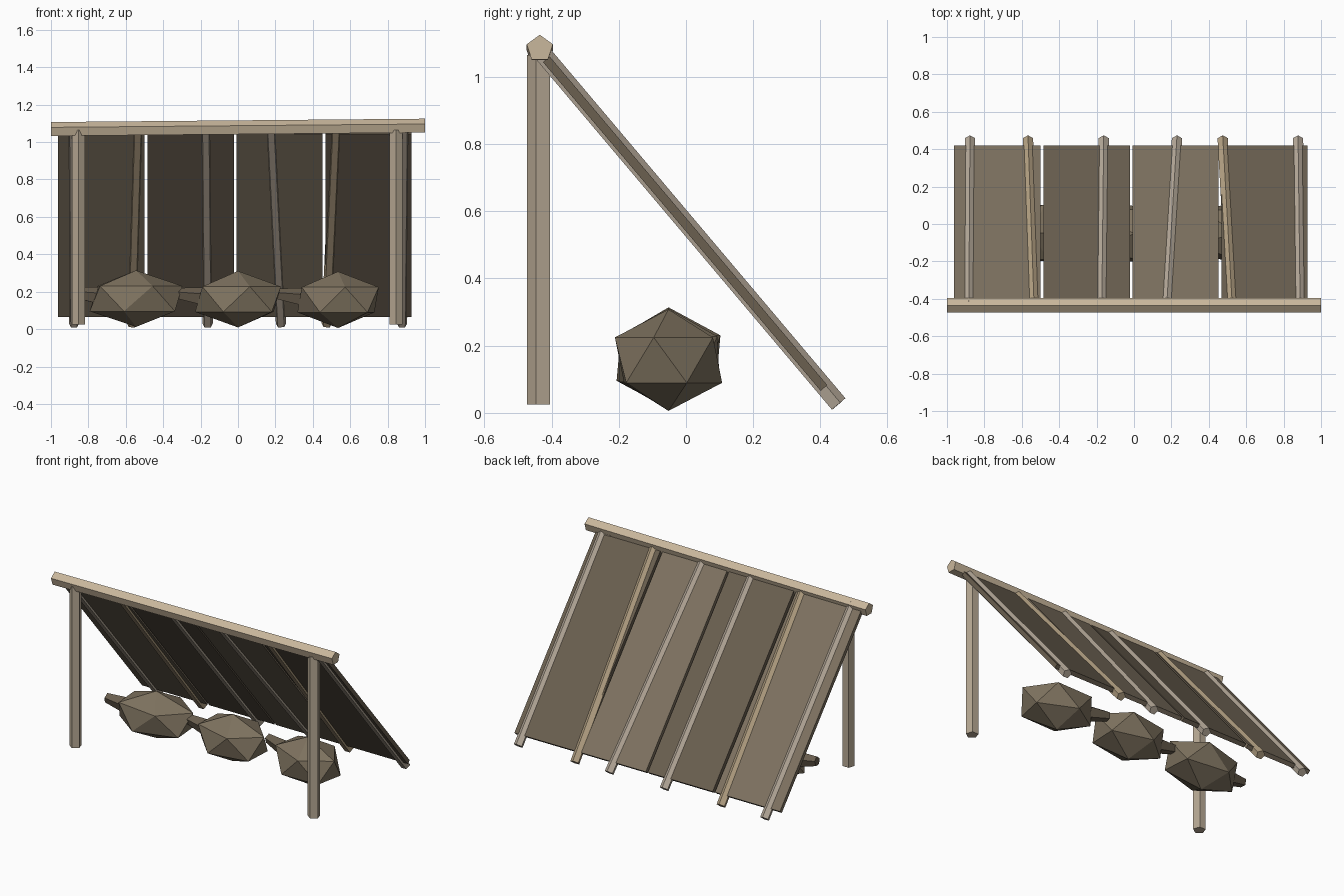
import bpy, bmesh
from math import cos, sin, pi, atan2
from mathutils import Vector, Matrix

if "Cube" in bpy.data.objects:
    bpy.data.objects.remove(bpy.data.objects["Cube"])


def mat(name, rgb):
    m = bpy.data.materials.new(name)
    m.diffuse_color = (*rgb, 1)
    m.use_nodes = True
    m.node_tree.nodes["Principled BSDF"].inputs["Base Color"].default_value = m.diffuse_color
    return m


RIDGE = mat("pale_wood", (0.58, 0.47, 0.33))
POST = mat("post_wood", (0.48, 0.40, 0.30))
GREY = mat("grey_wood", (0.48, 0.41, 0.33))
WARM = mat("warm_wood", (0.46, 0.36, 0.23))
CLOTH_A = mat("light_hide", (0.21, 0.17, 0.12))
CLOTH_B = mat("dark_hide", (0.145, 0.115, 0.08))
SACK = mat("sack_cloth", (0.21, 0.17, 0.115))
TIE = mat("sack_tie", (0.14, 0.11, 0.075))


def finish(name, bm, material):
    bmesh.ops.recalc_face_normals(bm, faces=bm.faces)
    me = bpy.data.meshes.new(name)
    bm.to_mesh(me)
    bm.free()
    me.materials.append(material)
    ob = bpy.data.objects.new(name, me)
    bpy.context.collection.objects.link(ob)
    return ob


def pole(name, a, b, r, up, material, r2=None):
    """Five-sided pole from a to b with one edge turned towards up."""
    a, b, up = Vector(a), Vector(b), Vector(up)
    d = (b - a).normalized()
    u = (up - d * up.dot(d)).normalized()
    v = d.cross(u)
    bm = bmesh.new()
    rings = []
    for p, rad in ((a, r), (b, r2 or r)):
        rings.append([bm.verts.new(p + rad * (u * cos(i * 2 * pi / 5) + v * sin(i * 2 * pi / 5)))
                      for i in range(5)])
    for i in range(5):
        j = (i + 1) % 5
        bm.faces.new((rings[0][i], rings[0][j], rings[1][j], rings[1][i]))
    for ring in rings:
        bm.faces.new(ring)
    return finish(name, bm, material)


# Ridge pole and the two front posts
pole("ridge_pole", (-1, -0.435, 1.066), (1, -0.435, 1.084), 0.041, (0, 0, 1), RIDGE)
for side, x in (("left", -0.853), ("right", 0.845)):
    pole(side + "_post", (x, -0.435, 0.025), (x, -0.435, 1.065), 0.0375, (0, -1, 0), POST)

# Sloping rafters, slightly askew (x at the ridge, x at the foot)
tilt = -atan2(1.05, 0.887)
normal = (0, -sin(tilt), cos(tilt))
rafters = [(-0.883, -0.877), (-0.535, -0.567), (-0.172, -0.162),
           (0.176, 0.23), (0.524, 0.474), (0.888, 0.877)]
for i, (xt, xb) in enumerate(rafters):
    pole(f"rafter_{i + 1}", (xt, -0.435, 1.075), (xb, 0.452, 0.025), 0.029, normal,
         WARM if i in (1, 4) else GREY)

# Four roof panels lying between the rafters
panels = [(-0.963, -0.5), (-0.484, -0.022), (-0.008, 0.452), (0.467, 0.928)]
for i, (x0, x1) in enumerate(panels):
    bm = bmesh.new()
    m = (Matrix.Translation(((x0 + x1) / 2, -0.0025, 0.563)) @ Matrix.Rotation(tilt, 4, 'X')
         @ Matrix.Diagonal((x1 - x0, 1.28, 0.026, 1)))
    bmesh.ops.create_cube(bm, size=1, matrix=m)
    finish(f"roof_panel_{i + 1}", bm, CLOTH_B if i in (1, 3) else CLOTH_A)

# Three sacks with tied necks on their left ends
sacks = [(-0.545, 0.278, 0.163, 0.08), (0.0, 0.257, 0.160, -0.05), (0.535, 0.248, 0.157, -0.2)]
for i, (x, rx, z, turn) in enumerate(sacks):
    bm = bmesh.new()
    place = Matrix.Translation((x, -0.052, z)) @ Matrix.Rotation(turn, 4, 'Z')
    bmesh.ops.create_icosphere(bm, subdivisions=1, radius=1,
                               matrix=place @ Matrix.Diagonal((rx, 0.175, 0.151, 1)))
    finish(f"sack_{i + 1}", bm, SACK)
    pole(f"sack_neck_{i + 1}", place @ Vector((-0.335, 0, 0.03)), place @ Vector((-0.17, 0, 0.01)),
         0.03, (0, 0, 1), TIE, 0.055)
